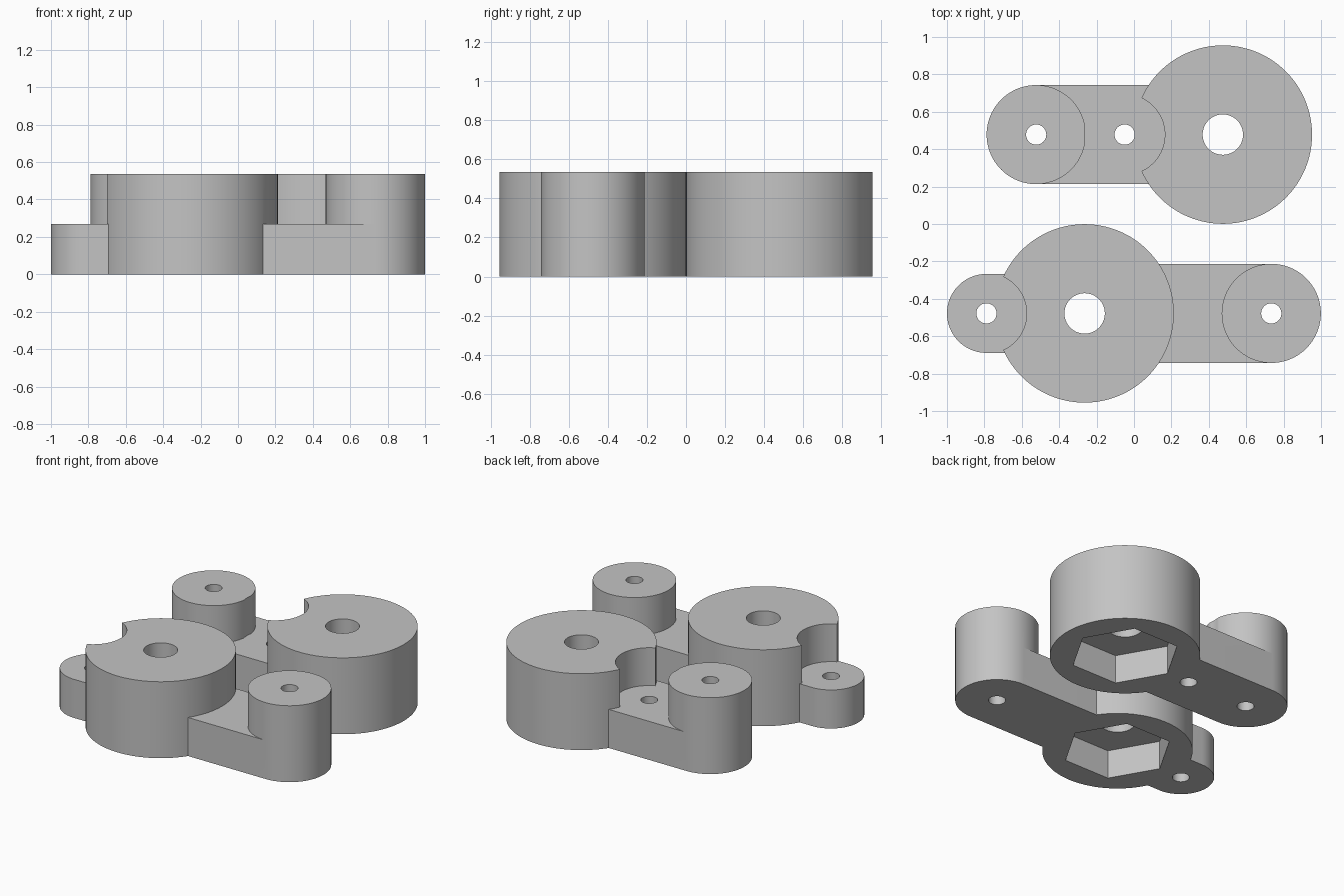
import bpy
import math

cube = bpy.data.objects.get("Cube")
if cube:
    bpy.data.objects.remove(cube, do_unlink=True)

HEIGHT, ARM_H = 0.535, 0.27
DISC_R, POST_R, EAR_R = 0.477, 0.265, 0.211
RECESS_R, BORE_R, PIN_R = 0.215, 0.108, 0.054
HEX_R, HEX_DEPTH = 0.35, 0.2
POST_DIST, PIN_DIST = 0.998, 0.525

grey = bpy.data.materials.new("plain grey")
grey.use_nodes = True
colour = (0.55, 0.55, 0.55, 1)
grey.diffuse_color = colour
grey.node_tree.nodes["Principled BSDF"].inputs["Base Color"].default_value = colour


def cylinder(name, x, y, r, z0, z1, sides=96):
    bpy.ops.mesh.primitive_cylinder_add(vertices=sides, radius=r, depth=z1 - z0,
                                        location=(x, y, (z0 + z1) / 2))
    ob = bpy.context.object
    ob.name = name
    return ob


def box(name, x0, x1, y, half, z1):
    bpy.ops.mesh.primitive_cube_add(size=1, location=((x0 + x1) / 2, y, z1 / 2))
    ob = bpy.context.object
    ob.name = name
    ob.scale = (abs(x1 - x0), 2 * half, z1)
    bpy.ops.object.transform_apply(location=False, rotation=False, scale=True)
    return ob


def combine(target, other, operation):
    mod = target.modifiers.new("combine", 'BOOLEAN')
    mod.operation, mod.object, mod.solver = operation, other, 'EXACT'
    bpy.ops.object.select_all(action='DESELECT')
    target.select_set(True)
    bpy.context.view_layer.objects.active = target
    bpy.ops.object.modifier_apply(modifier=mod.name)
    bpy.data.objects.remove(other, do_unlink=True)


def bracket(name, x, y, post_dir, pin_dir):
    post_x = x + post_dir * POST_DIST
    pin_x = x + pin_dir * PIN_DIST

    # hub disc, long arm and raised end post
    body = cylinder(name, x, y, DISC_R, 0, HEIGHT, 128)
    combine(body, box("arm", x, post_x, y, POST_R, ARM_H), 'UNION')
    combine(body, cylinder("post", post_x, y, POST_R, 0, HEIGHT), 'UNION')

    # low ear on the far side of the hub when the pin is not over the arm
    if pin_dir != post_dir:
        combine(body, box("ear_web", x, pin_x, y, EAR_R, ARM_H), 'UNION')
        combine(body, cylinder("ear", pin_x, y, EAR_R, 0, ARM_H), 'UNION')

    # round recess in the hub, through holes and hexagonal nut pocket
    top, low = HEIGHT + 0.1, -0.1
    for cutter in (
        cylinder("recess", pin_x, y, RECESS_R, ARM_H, top),
        cylinder("pin_hole", pin_x, y, PIN_R, low, top, 48),
        cylinder("post_hole", post_x, y, PIN_R, low, top, 48),
        cylinder("bore", x, y, BORE_R, low, top, 64),
    ):
        combine(body, cutter, 'DIFFERENCE')
    pocket = cylinder("nut_pocket", x, y, HEX_R, low, HEX_DEPTH, 6)
    pocket.rotation_euler.z = math.radians(30)   # corners on the arm axis
    bpy.context.view_layer.update()
    combine(body, pocket, 'DIFFERENCE')

    body.data.materials.clear()
    body.data.materials.append(grey)
    for poly in body.data.polygons:
        poly.material_index = 0
    bpy.ops.object.shade_smooth_by_angle(angle=math.radians(30))
    return body


bracket("back_bracket", 0.475, 0.478, -1, -1)
bracket("front_bracket", -0.264, -0.478, 1, -1)
